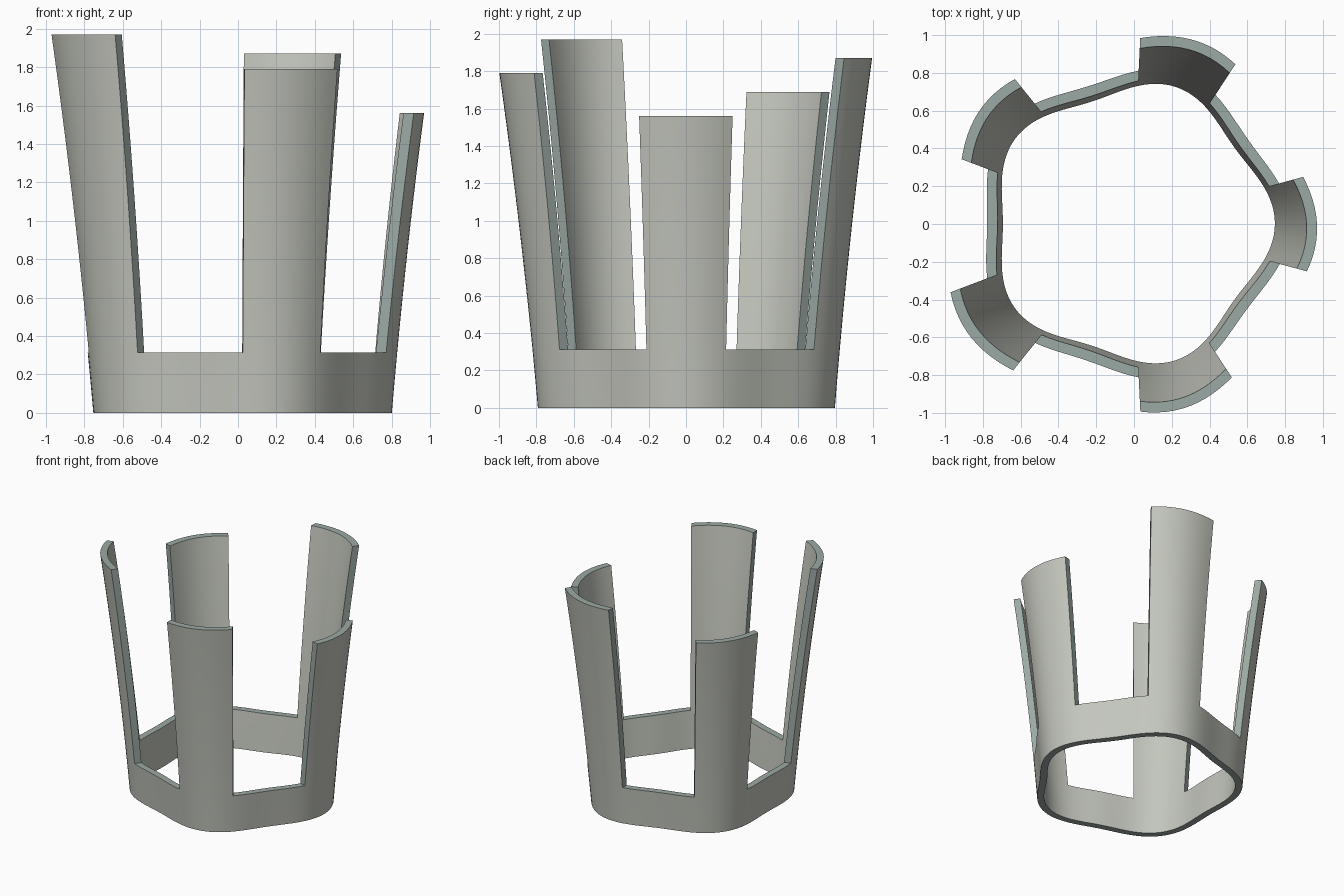
import bpy
import bmesh
from math import cos, sin, radians

cube = bpy.data.objects.get("Cube")
if cube:
    bpy.data.objects.remove(cube)

# Five prongs, counter-clockwise from +x
HEIGHTS = [1.56, 1.87, 1.69, 1.97, 1.79]
HALF_ANGLE = 15.2
RING_TOP = 0.313
THICKNESS = 0.055
CENTRE = (-0.015, 0.002)
PRONG_COLS, GAP_COLS = 12, 14
RING_ROWS, PRONG_ROWS = 2, 12
SECTOR = PRONG_COLS + GAP_COLS
COLS = SECTOR * 5


def material(name, colour):
    mat = bpy.data.materials.new(name)
    mat.use_nodes = True
    mat.diffuse_color = colour
    bsdf = mat.node_tree.nodes["Principled BSDF"]
    bsdf.inputs["Base Color"].default_value = colour
    bsdf.inputs["Roughness"].default_value = 0.7
    return mat


def angle(col):
    """Angle in degrees of a column edge; each sector starts at a prong's edge."""
    sector, k = divmod(col, SECTOR)
    if k <= PRONG_COLS:
        local = -HALF_ANGLE + 2 * HALF_ANGLE * k / PRONG_COLS
    else:
        local = HALF_ANGLE + (72 - 2 * HALF_ANGLE) * (k - PRONG_COLS) / GAP_COLS
    return sector * 72 + local


def height(col, row):
    if row <= RING_ROWS:
        return RING_TOP * row / RING_ROWS
    t = (row - RING_ROWS) / PRONG_ROWS
    return RING_TOP + (HEIGHTS[col // SECTOR] - RING_TOP) * t


def point(col, row, inner):
    """Flared five-lobed wall whose lobes twist slightly with height."""
    z = height(col, row)
    deg = angle(col)
    radius = 0.775 + 0.085 * z + 0.015 * z * z
    radius += 0.041 * cos(radians(5 * (deg + 1.9 * z)))
    if inner:
        radius -= THICKNESS
    a = radians(deg)
    return CENTRE[0] + radius * cos(a), CENTRE[1] + radius * sin(a), z


def filled(col, row):
    if row < 0 or row >= RING_ROWS + PRONG_ROWS:
        return False
    return row < RING_ROWS or col % COLS % SECTOR < PRONG_COLS


bm = bmesh.new()
cache = {}


def vert(col, row, inner):
    key = (col % COLS, row, inner)
    if key not in cache:
        cache[key] = bm.verts.new(point(*key))
    return cache[key]


def quad(corners, mat_index):
    face = bm.faces.new([vert(*c) for c in corners])
    face.material_index = mat_index


# Outer and inner walls, closed by cut edges wherever a neighbour is missing
for c in range(COLS):
    for r in range(RING_ROWS + PRONG_ROWS):
        if not filled(c, r):
            continue
        loop = [(c, r), (c + 1, r), (c + 1, r + 1), (c, r + 1)]
        quad([(*p, False) for p in loop], 0)
        quad([(*p, True) for p in reversed(loop)], 0)
        neighbours = [(c, r - 1), (c + 1, r), (c, r + 1), (c - 1, r)]
        for k, n in enumerate(neighbours):
            if not filled(*n):
                p, q = loop[k], loop[(k + 1) % 4]
                quad([(*q, False), (*p, False), (*p, True), (*q, True)], 1)

bmesh.ops.recalc_face_normals(bm, faces=bm.faces)
mesh = bpy.data.meshes.new("pronged_holder")
bm.to_mesh(mesh)
bm.free()
mesh.materials.append(material("warm_grey_wall", (0.55, 0.57, 0.51, 1)))
mesh.materials.append(material("green_grey_edge", (0.33, 0.40, 0.37, 1)))

holder = bpy.data.objects.new("pronged_holder", mesh)
bpy.context.collection.objects.link(holder)
bpy.context.view_layer.objects.active = holder
holder.select_set(True)
bpy.ops.object.shade_smooth_by_angle(angle=radians(30))
